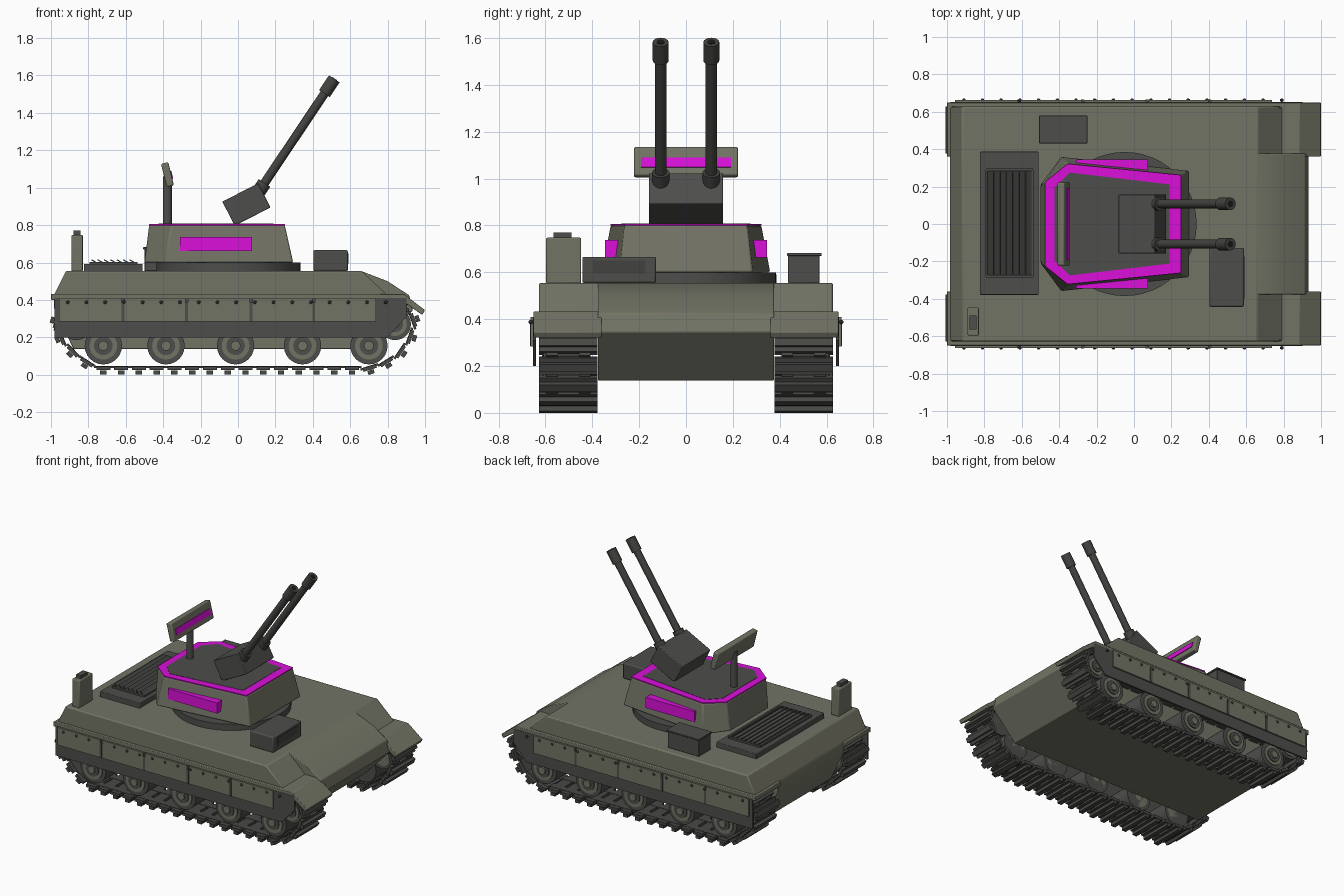
import bpy, bmesh, math
from mathutils import Vector, Matrix

cube = bpy.data.objects.get("Cube")
if cube:
    bpy.data.objects.remove(cube, do_unlink=True)


def material(name, rgb):
    m = bpy.data.materials.new(name)
    m.use_nodes = True
    m.diffuse_color = (*rgb, 1)
    m.node_tree.nodes["Principled BSDF"].inputs["Base Color"].default_value = (*rgb, 1)
    return m


OLIVE = material("olive armour", (0.17, 0.175, 0.13))
DARK = material("dark grey", (0.075, 0.075, 0.07))
STEEL = material("gun steel", (0.055, 0.055, 0.05))
TRACK = material("track grey", (0.065, 0.065, 0.06))
PINK = material("magenta marking", (0.7, 0.005, 0.7))
BLACK = material("bore black", (0.01, 0.01, 0.01))
made = []


def finish(name, bm, mat, bevel=0):
    bmesh.ops.recalc_face_normals(bm, faces=bm.faces)
    mesh = bpy.data.meshes.new(name)
    bm.to_mesh(mesh)
    bm.free()
    mesh.materials.append(mat)
    ob = bpy.data.objects.new(name, mesh)
    bpy.context.collection.objects.link(ob)
    if bevel:
        mod = ob.modifiers.new("bevel", 'BEVEL')
        mod.width, mod.segments, mod.limit_method = bevel, 2, 'ANGLE'
    made.append(ob)
    return ob


def loft(name, low, high, mat, bevel=0):
    """Solid between two matching rings of 3D points."""
    bm = bmesh.new()
    a = [bm.verts.new(p) for p in low]
    b = [bm.verts.new(p) for p in high]
    bm.faces.new(a)
    bm.faces.new(b)
    n = len(a)
    for i in range(n):
        j = (i + 1) % n
        bm.faces.new((a[i], a[j], b[j], b[i]))
    return finish(name, bm, mat, bevel)


def prism(name, profile, y0, y1, mat, bevel=0):
    return loft(name, [(x, y0, z) for x, z in profile],
                [(x, y1, z) for x, z in profile], mat, bevel)


def add_box(bm, centre, size, tilt=0):
    m = Matrix.Translation(centre) @ Matrix.Rotation(tilt, 4, 'Y') @ Matrix.Diagonal((*size, 1))
    bmesh.ops.create_cube(bm, size=1, matrix=m)


def box(name, centre, size, mat, tilt=0, bevel=0):
    bm = bmesh.new()
    add_box(bm, centre, size, tilt)
    return finish(name, bm, mat, bevel)


def tube(name, p, q, r, mat, sides=24):
    p, q = Vector(p), Vector(q)
    d = q - p
    bm = bmesh.new()
    m = Matrix.Translation((p + q) / 2) @ d.to_track_quat('Z', 'Y').to_matrix().to_4x4()
    bmesh.ops.create_cone(bm, cap_ends=True, segments=sides, radius1=r, radius2=r,
                          depth=d.length, matrix=m)
    return finish(name, bm, mat)


# Hull: wide upper body plus the narrow centre body with the nose
prism("upper_hull", [(-.92, .555), (.66, .555), (.80, .425), (-.985, .425)], -.627, .627, OLIVE, .008)
prism("centre_hull", [(-.92, .554), (.66, .554), (.80, .50), (.915, .425), (.935, .345),
                      (.74, .138), (-.88, .138), (-.985, .36), (-.985, .425)], -.376, .376, OLIVE, .005)

# Track path, walked at equal steps
PATH = [Vector(p) for p in [(-.72, .035), (.70, .035), (.78, .06), (.86, .11), (.92, .20),
                            (.945, .27), (.92, .34), (.84, .375), (-.87, .375), (-.95, .34),
                            (-.975, .27), (-.94, .185), (-.86, .10), (-.79, .055)]]


def walk(path, step):
    legs = list(zip(path, path[1:] + path[:1]))
    total = sum((b - a).length for a, b in legs)
    count = round(total / step)
    for i in range(count):
        d = total * i / count
        for a, b in legs:
            length = (b - a).length
            if d <= length:
                u = (b - a) / length
                yield a + u * d, u
                break
            d -= length


for side, s in (("right", -1), ("left", 1)):
    # Track shoes: pad, outer cleat and connecting link
    bm = bmesh.new()
    for p, u in walk(PATH, .095):
        tilt = -math.atan2(u.y, u.x)
        out = Vector((u.y, -u.x))
        c = p + out * .023
        k = p - out * .006
        add_box(bm, (p.x, s * .502, p.y), (.074, .25, .02), tilt)
        add_box(bm, (c.x, s * .502, c.y), (.034, .25, .022), tilt)
        for off in (-.07, .07):
            add_box(bm, (k.x, s * (.502 + off), k.y), (.1, .05, .012), tilt)
    finish(side + "_track", bm, TRACK)

    # Road wheels, and end wheels that carry the track
    spots = [(x, .155, .1) for x in (-.72, -.385, -.013, .345, .70)]
    spots += [(-.865, .27, .085), (.84, .27, .085)]
    for x, z, r in spots:
        for label, k, y, mat in (("tyre", 1, .60, DARK), ("wheel_disc", .74, .607, OLIVE),
                                 ("wheel_ring", .5, .614, DARK), ("wheel_hub", .26, .625, OLIVE)):
            tube(f"{side}_{label}", (x, s * .41, z), (x, s * y, z), r * k, mat)

    # Fender with sloping front flap
    prism(side + "_fender", [(-1, .433), (.885, .433), (1, .345), (.985, .32), (.87, .40), (-1, .40)],
          s * .36, s * .65, OLIVE, .004)

    # Skirt: dark backing, olive plates and rivets
    prism(side + "_skirt_backing", [(-.98, .41), (.90, .41), (.90, .31), (.80, .20), (-.98, .20)],
          s * .640, s * .652, DARK)
    seams = [-.965, -.615, -.275, .07, .405, .745]
    for a, b in zip(seams, seams[1:]):
        box(side + "_skirt_plate", ((a + b) / 2, s * .656, .347), (b - a - .014, .014, .126), OLIVE)
    for x in seams[1:-1]:
        box(side + "_skirt_strap", (x, s * .659, .335), (.016, .014, .10), DARK)
    bm = bmesh.new()
    for i in range(18):
        m = Matrix.Translation((-.91 + i * .1, s * .662, .388))
        bmesh.ops.create_icosphere(bm, subdivisions=1, radius=.011, matrix=m)
    finish(side + "_skirt_rivets", bm, DARK)

    # Headlight
    tube(side + "_headlight", (.82, s * .315, .418), (.875, s * .315, .418), .032, OLIVE, 16)
    tube(side + "_headlight_lens", (.87, s * .315, .418), (.881, s * .315, .418), .025, DARK, 16)


# Turret on its ring
def outline(half, z):
    return [(x, y, z) for x, y in half] + [(x, -y, z) for x, y in reversed(half)]


tube("turret_ring", (-.05, 0, .55), (-.05, 0, .60), .385, DARK, 48)
BASE = [(.295, .285), (-.39, .36), (-.50, .21)]
ROOF = [(.25, .262), (-.355, .322), (-.475, .225)]
INNER = [(.19, .212), (-.345, .275), (-.425, .195)]
loft("turret", outline(BASE, .60), outline(ROOF, .80), OLIVE, .008)
loft("roof_marking", outline(ROOF, .799), outline(ROOF, .806), PINK)
loft("roof_plate", outline(INNER, .80), outline(INNER, .808), DARK)
for s in (-1, 1):
    box("turret_side_marking", (-.117, s * .315, .70), (.385, .06, .075), PINK)

# Gun mount and twin barrels
box("gun_mount", (.045, 0, .91), (.215, .316, .145), DARK, math.radians(-27), .004)
for s in (-1, 1):
    y = s * .108
    base, tip = Vector((.125, y, 1.0)), Vector((.515, y, 1.582))
    aim = (tip - base).normalized()
    tube("barrel_collar", base - aim * .05, base + aim * .03, .037, STEEL)
    tube("barrel", base, tip - aim * .02, .024, STEEL)
    tube("muzzle", tip - aim * .095, tip, .034, STEEL, 16)
    tube("muzzle_bore", tip - aim * .01, tip + aim * .002, .017, BLACK, 12)

# Radar on its mast
tube("radar_mast", (-.378, 0, .80), (-.378, 0, 1.06), .024, DARK)
tilt = math.radians(-14)
box("radar_panel", (-.377, 0, 1.07), (.04, .445, .128), OLIVE, tilt, .008)
box("radar_marking", (-.355, 0, 1.068), (.008, .385, .042), PINK, tilt)

# Engine grille with tilted slats
box("engine_cover", (-.667, .004, .572), (.315, .765, .04), DARK, 0, .004)
for s in (-1, 1):
    box("grille_rail", (-.665, .005 + s * .285, .597), (.25, .014, .014), DARK)
    box("grille_end", (-.665 + s * .122, .005, .597), (.012, .57, .014), DARK)
for i in range(7):
    box("grille_slat", (-.765 + i * .034, .005, .604), (.044, .55, .006), STEEL, math.radians(30))

# Stowage boxes and exhaust stack
box("front_stowage_box", (.495, -.285, .61), (.185, .315, .112), DARK, 0, .008)
box("front_stowage_panel", (.589, -.285, .622), (.006, .225, .055), STEEL)
box("side_stowage_box", (-.378, .503, .613), (.245, .135, .118), DARK, 0, .004)
box("side_stowage_lid", (-.378, .505, .676), (.258, .148, .012), DARK, 0, .003)
box("exhaust_stack", (-.86, -.522, .65), (.06, .15, .195), OLIVE, 0, .006)
box("exhaust_cap", (-.86, -.527, .757), (.038, .075, .026), DARK)

bpy.ops.object.select_all(action='DESELECT')
for ob in made:
    ob.select_set(True)
bpy.context.view_layer.objects.active = made[0]
bpy.ops.object.shade_smooth_by_angle(angle=math.radians(35))
